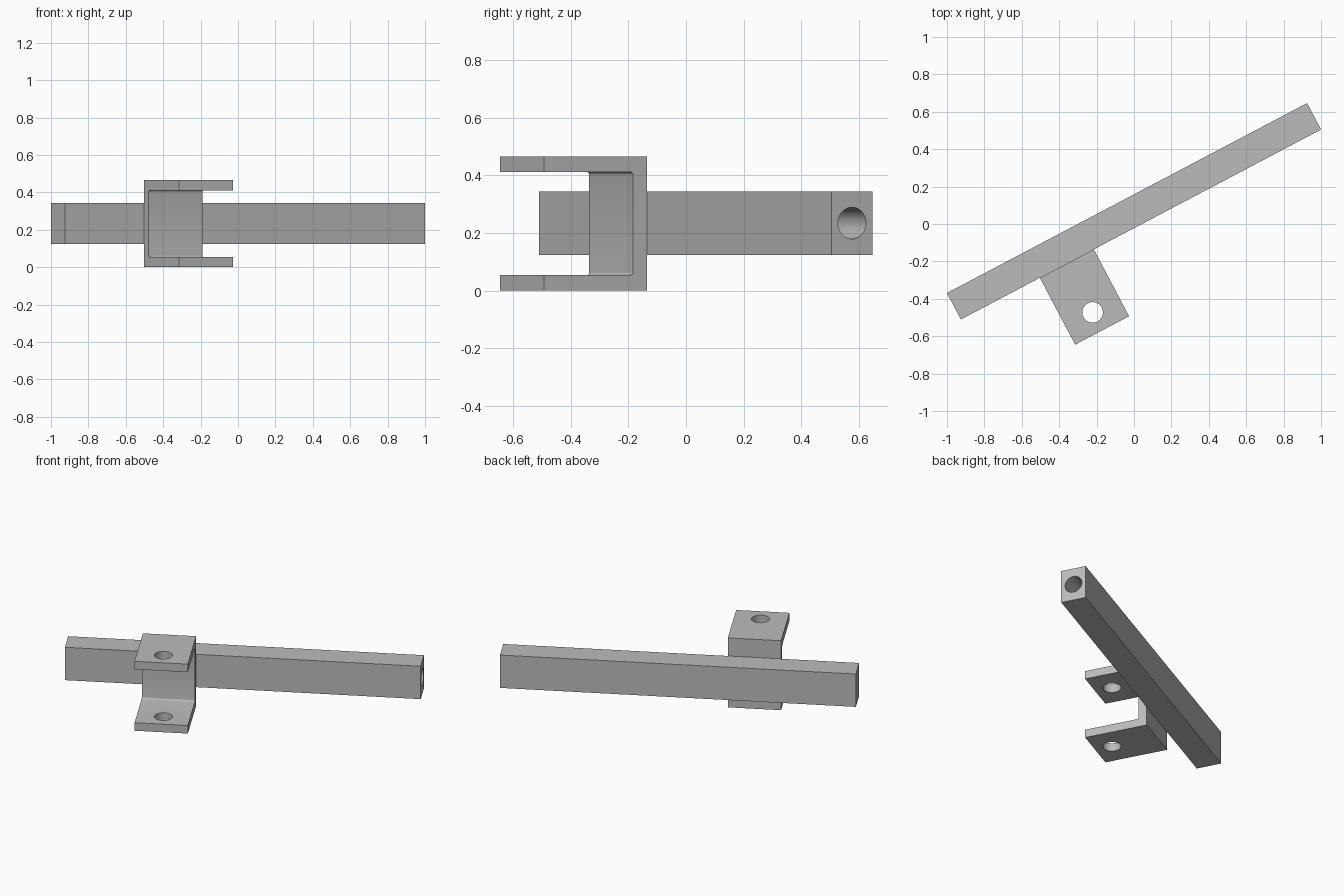
import bpy, bmesh
from math import radians, pi, cos, sin
from mathutils import Matrix

cube = bpy.data.objects.get("Cube")
if cube:
    bpy.data.objects.remove(cube, do_unlink=True)

# The parts are drawn along the bar's axis, then swung into place
PLACE = Matrix.Translation((0, 0.068, 0)) @ Matrix.Rotation(radians(27.8), 4, 'Z')
LENGTH, WIDTH = 2.177, 0.16
MID_Z = 0.234
HOLE_R = 0.055

grey = bpy.data.materials.new("plain grey")
grey.use_nodes = True
grey.diffuse_color = (0.5, 0.5, 0.5, 1)
grey.node_tree.nodes["Principled BSDF"].inputs["Base Color"].default_value = (0.5, 0.5, 0.5, 1)


def extrude_profile(name, points, x0, x1):
    """Extrude a (y, z) outline along x from x0 to x1."""
    bm = bmesh.new()
    face = bm.faces.new([bm.verts.new((x0, y, z)) for y, z in points])
    out = bmesh.ops.extrude_face_region(bm, geom=[face])
    moved = [v for v in out["geom"] if isinstance(v, bmesh.types.BMVert)]
    bmesh.ops.translate(bm, verts=moved, vec=(x1 - x0, 0, 0))
    bmesh.ops.recalc_face_normals(bm, faces=bm.faces)
    mesh = bpy.data.meshes.new(name)
    bm.to_mesh(mesh)
    bm.free()
    mesh.materials.append(grey)
    obj = bpy.data.objects.new(name, mesh)
    bpy.context.collection.objects.link(obj)
    return obj


def drill(obj, location, depth, rotation=(0, 0, 0)):
    """Cut a round hole, then drop the cutter."""
    bpy.ops.mesh.primitive_cylinder_add(vertices=48, radius=HOLE_R, depth=depth,
                                        location=location, rotation=rotation)
    cutter = bpy.context.object
    cutter.name = "hole_cutter"
    cutter.hide_render = True
    cutter.data.materials.append(grey)
    mod = obj.modifiers.new("hole", 'BOOLEAN')
    mod.operation = 'DIFFERENCE'
    mod.solver = 'EXACT'
    mod.object = cutter
    bpy.ops.object.select_all(action='DESELECT')
    bpy.context.view_layer.objects.active = obj
    obj.select_set(True)
    bpy.ops.object.modifier_apply(modifier=mod.name)
    bpy.data.objects.remove(cutter, do_unlink=True)


def finish(obj):
    bpy.ops.object.select_all(action='DESELECT')
    bpy.context.view_layer.objects.active = obj
    obj.select_set(True)
    bpy.ops.object.shade_smooth_by_angle(angle=radians(30))
    obj.matrix_world = PLACE


# Long square bar with a blind hole in one end
h = WIDTH / 2
low, high = MID_Z - 0.11, MID_Z + 0.11
bar = extrude_profile("bar", [(-h, low), (h, low), (h, high), (-h, high)],
                      -LENGTH / 2, LENGTH / 2)
drill(bar, (LENGTH / 2, 0, MID_Z), 1.0, (0, pi / 2, 0))
finish(bar)

# U-shaped bracket on the front of the bar, with small inside fillets
back, tip = -h, -h - 0.404
top, wall, fillet = 2 * MID_Z - 0.003, 0.054, 0.01
inner = back - wall


def corner(cz, start):
    """Quarter arc in an inside corner."""
    return [(inner - fillet + fillet * cos(start + i * pi / 8),
             cz + fillet * sin(start + i * pi / 8)) for i in range(5)]


outline = [(tip, 0), (back, 0), (back, top), (tip, top), (tip, top - wall)]
outline += corner(top - wall - fillet, 0)[::-1]
outline += corner(wall + fillet, -pi / 2)[::-1]
outline += [(tip, wall)]
bracket = extrude_profile("bracket", outline, -0.611, -0.285)
drill(bracket, (-0.448, -0.375, MID_Z), 1.0)
finish(bracket)
